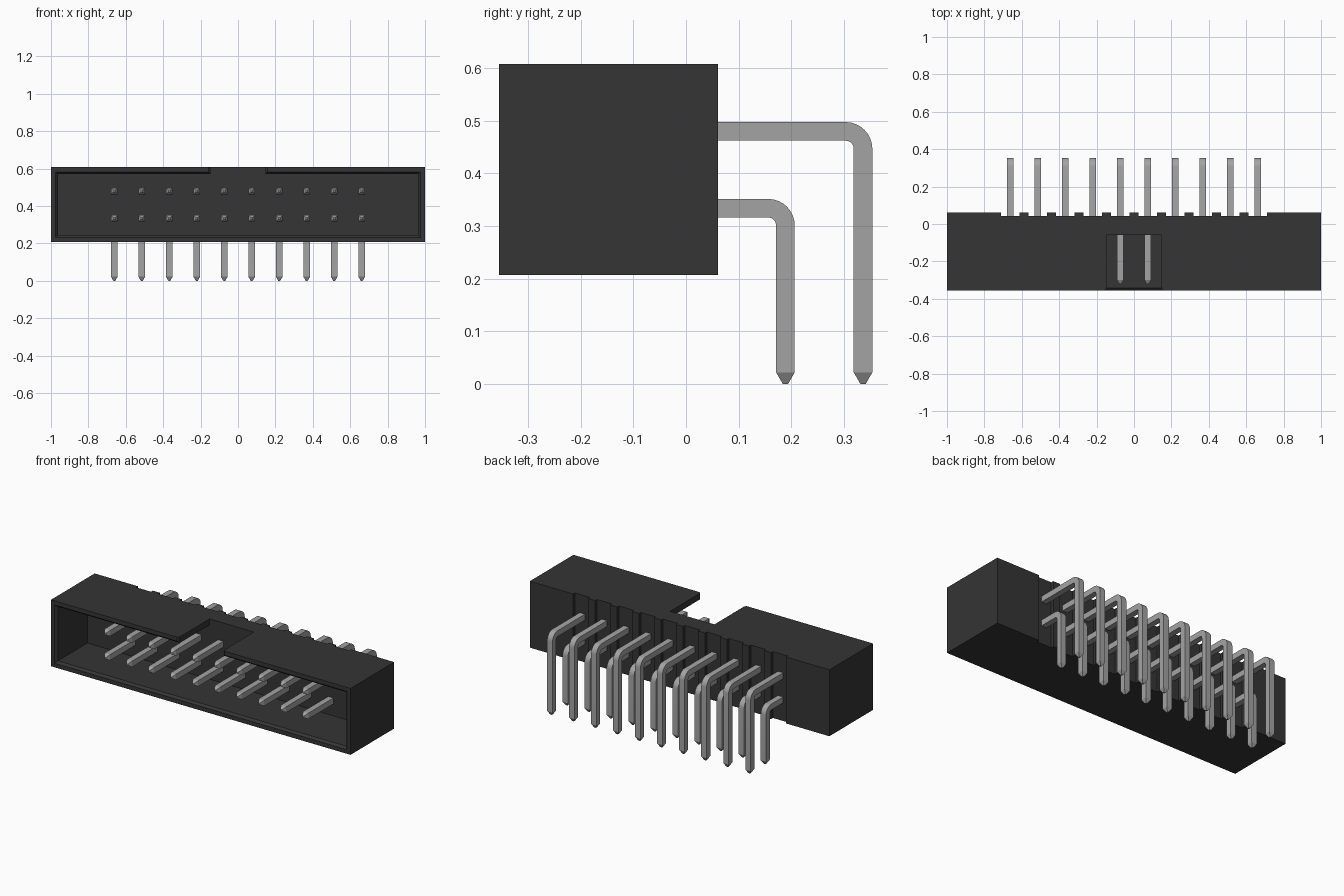
import bpy, bmesh, math

if "Cube" in bpy.data.objects:
    bpy.data.objects.remove(bpy.data.objects["Cube"], do_unlink=True)

PITCH = 0.147
COLUMNS = [(i - 4.5) * PITCH for i in range(10)]


def material(name, v):
    m = bpy.data.materials.new(name)
    m.use_nodes = True
    m.diffuse_color = (v, v, v, 1)
    bsdf = m.node_tree.nodes["Principled BSDF"]
    bsdf.inputs["Base Color"].default_value = (v, v, v, 1)
    bsdf.inputs["Roughness"].default_value = 0.6
    return m


black = material("black_plastic", 0.035)
metal = material("grey_metal", 0.37)


def loft(bm, rings):
    """Join a series of four-cornered rings and cap both ends."""
    loops = [[bm.verts.new(p) for p in ring] for ring in rings]
    for a, b in zip(loops, loops[1:]):
        for i in range(4):
            j = (i + 1) % 4
            bm.faces.new((a[i], a[j], b[j], b[i]))
    bm.faces.new(loops[0][::-1])
    bm.faces.new(loops[-1])


def rect(y, hx, z0, z1, cx=0.0):
    return [(cx - hx, y, z0), (cx + hx, y, z0), (cx + hx, y, z1), (cx - hx, y, z1)]


def finish(bm, name, mat):
    bmesh.ops.recalc_face_normals(bm, faces=bm.faces[:])
    mesh = bpy.data.meshes.new(name)
    bm.to_mesh(mesh)
    bm.free()
    mesh.materials.append(mat)
    ob = bpy.data.objects.new(name, mesh)
    bpy.context.collection.objects.link(ob)
    return ob


def solid(name, *lofts):
    bm = bmesh.new()
    for rings in lofts:
        loft(bm, rings)
    return finish(bm, name, black)


# Shroud block, with its cutters
FRONT, BACK, LOW, HIGH = -0.355, 0.061, 0.207, 0.608
housing = solid("housing", [rect(FRONT, 1, LOW, HIGH), rect(BACK, 1, LOW, HIGH)])


def opening(y, inset):
    return rect(y, 1 - inset, LOW + inset, HIGH - inset)


cutters = [
    # Socket with a chamfered mouth
    solid("socket_cutter", [opening(-0.37, 0.012), opening(-0.341, 0.037),
                            opening(-0.06, 0.037)]),
    # Keying notch through the top wall, corners eased at the front
    solid("notch_cutter", [rect(-0.37, 0.173, 0.5, 0.7), rect(-0.345, 0.148, 0.5, 0.7),
                           rect(-0.06, 0.148, 0.5, 0.7)]),
    # Shallow upright grooves behind each pin column
    solid("groove_cutter", *[[rect(0.044, 0.05, 0.1, 0.7, x), rect(0.1, 0.05, 0.1, 0.7, x)]
                             for x in COLUMNS]),
]
for c in cutters:
    mod = housing.modifiers.new(c.name, "BOOLEAN")
    mod.operation = "DIFFERENCE"
    mod.solver = "EXACT"
    mod.object = c
bpy.context.view_layer.update()
cut_mesh = bpy.data.meshes.new_from_object(
    housing.evaluated_get(bpy.context.evaluated_depsgraph_get()))
housing.modifiers.clear()
housing.data = cut_mesh
for c in cutters:
    bpy.data.objects.remove(c, do_unlink=True)


# Bent square pins with tapered tips
HALF, TIP, RADIUS, STEPS = 0.0177, 0.005, 0.033, 8


def pin(name, x, z, y):
    # Each station: y, z, heading downwards, half width
    path = [(-0.322, z, 0, TIP), (-0.30, z, 0, HALF)]
    for i in range(STEPS + 1):
        a = math.pi / 2 * i / STEPS
        path.append((y - RADIUS + RADIUS * math.sin(a),
                     z - RADIUS + RADIUS * math.cos(a), a, HALF))
    path += [(y, 0.022, math.pi / 2, HALF), (y, 0, math.pi / 2, TIP)]
    rings = []
    for py, pz, a, h in path:
        ny, nz = math.sin(a) * h, math.cos(a) * h
        rings.append([(x - h, py - ny, pz - nz), (x + h, py - ny, pz - nz),
                      (x + h, py + ny, pz + nz), (x - h, py + ny, pz + nz)])
    bm = bmesh.new()
    loft(bm, rings)
    return finish(bm, name, metal)


pins = []
for i, x in enumerate(COLUMNS, 1):
    pins.append(pin(f"upper_pin_{i}", x, 0.480, 0.3365))
    pins.append(pin(f"lower_pin_{i}", x, 0.334, 0.189))

# Smooth only the bends
bpy.ops.object.select_all(action="DESELECT")
for p in pins:
    p.select_set(True)
bpy.context.view_layer.objects.active = pins[0]
bpy.ops.object.shade_smooth_by_angle(angle=math.radians(25))
